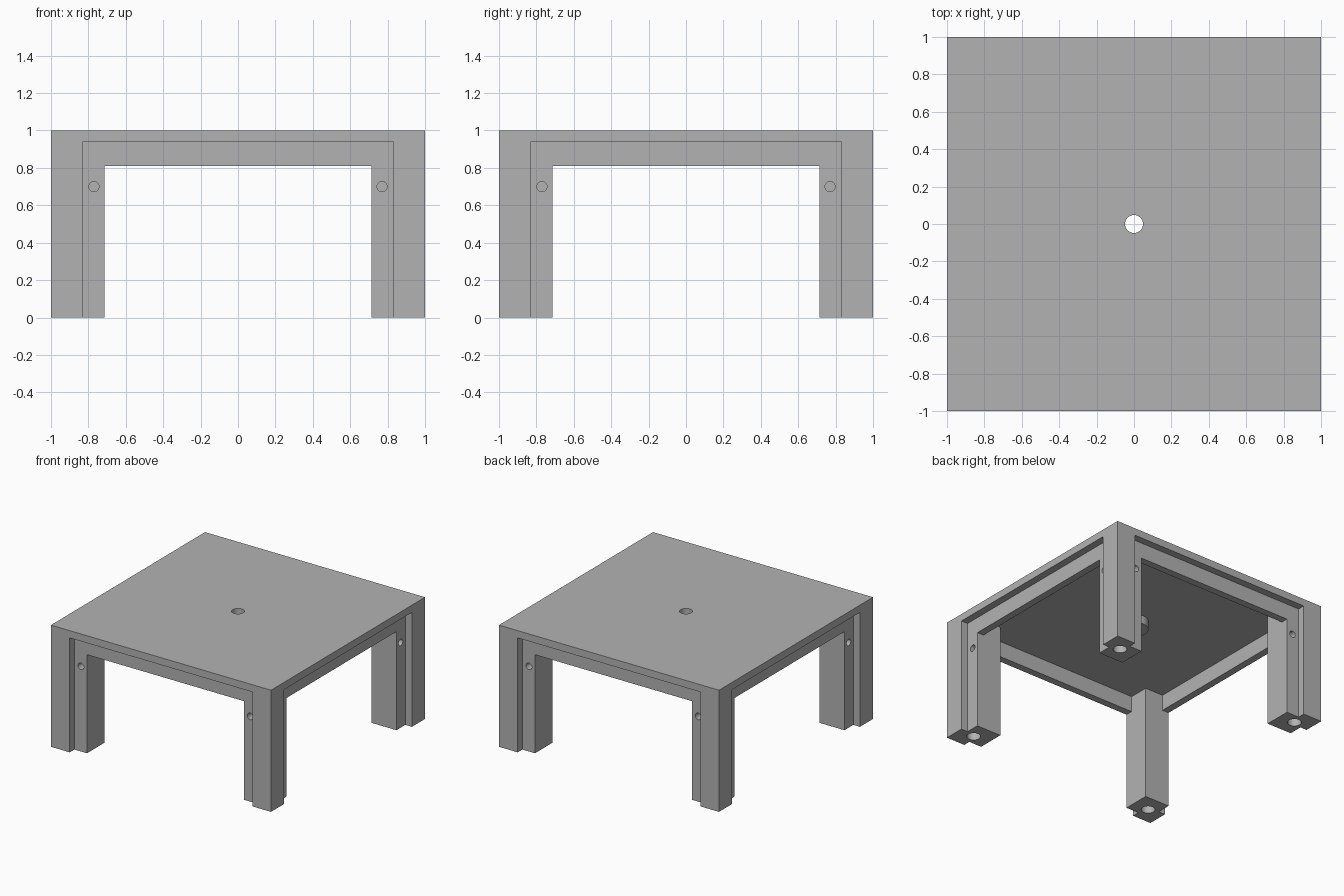
import bpy, bmesh, math
from mathutils import Matrix

cube = bpy.data.objects.get("Cube")
if cube:
    bpy.data.objects.remove(cube, do_unlink=True)

# Main sizes
LEG_IN = 0.715      # inner face of each leg
POST = 0.83         # edge of the full-depth corner post
WALL = 0.06         # tabletop, overhang and apron thickness
RECESS = 1 - WALL
APRON_IN = RECESS - WALL
APRON_Z = 0.81
BOLT, BOLT_Z = 0.77, 0.70
LEG_MID = (LEG_IN + 1) / 2

grey = bpy.data.materials.new("matte grey")
grey.use_nodes = True
colour = (0.45, 0.45, 0.45, 1)
grey.diffuse_color = colour
grey.node_tree.nodes["Principled BSDF"].inputs["Base Color"].default_value = colour


def add_object(name, bm):
    mesh = bpy.data.meshes.new(name)
    bm.to_mesh(mesh)
    bm.free()
    mesh.materials.append(grey)
    ob = bpy.data.objects.new(name, mesh)
    bpy.context.collection.objects.link(ob)
    return ob


def box(name, low, high):
    bm = bmesh.new()
    bmesh.ops.create_cube(bm, size=1)
    for v in bm.verts:
        v.co = [h if c > 0 else l for c, l, h in zip(v.co, low, high)]
    return add_object(name, bm)


def cylinder(name, centre, radius, length, axis="Z"):
    turn = {"X": Matrix.Rotation(math.pi / 2, 4, "Y"),
            "Y": Matrix.Rotation(math.pi / 2, 4, "X"),
            "Z": Matrix.Identity(4)}[axis]
    bm = bmesh.new()
    bmesh.ops.create_cone(bm, cap_ends=True, segments=32, radius1=radius,
                          radius2=radius, depth=length,
                          matrix=Matrix.Translation(centre) @ turn)
    return add_object(name, bm)


def combine(target, other, operation="DIFFERENCE"):
    mod = target.modifiers.new("combine", "BOOLEAN")
    mod.solver = "EXACT"
    mod.operation = operation
    mod.object = other
    bpy.context.view_layer.objects.active = target
    bpy.ops.object.modifier_apply(modifier=mod.name)
    bpy.data.objects.remove(other, do_unlink=True)


table = box("table_body", (-1, -1, 0), (1, 1, 1))

# Hollow underside, leaving thin aprons between the legs
a, b = APRON_IN, LEG_IN
combine(table, box("cavity", (-a, -b, -1), (a, b, RECESS)))
combine(table, box("cavity", (-b, -a, -1), (b, a, RECESS)))

# Openings between the legs
combine(table, box("opening", (-2, -b, -1), (2, b, APRON_Z)))
combine(table, box("opening", (-b, -2, -1), (b, 2, APRON_Z)))

# Shallow recess on every side, with the blind bolt holes in it
for s in (-1, 1):
    near, far = sorted((s * RECESS, s * 2))
    combine(table, box("recess", (-POST, near, -1), (POST, far, RECESS)))
    combine(table, box("recess", (near, -POST, -1), (far, POST, RECESS)))
for s in (-1, 1):
    for t in (-1, 1):
        combine(table, cylinder("bolt_hole", (t * BOLT, s * RECESS, BOLT_Z), 0.027, 0.2, "Y"))
        combine(table, cylinder("bolt_hole", (s * RECESS, t * BOLT, BOLT_Z), 0.027, 0.2, "X"))
        # Socket in the foot
        combine(table, cylinder("foot_socket", (s * LEG_MID, t * LEG_MID, 0), 0.052, 0.5))

# Round boss under the top, and the centre hole through both
combine(table, cylinder("boss", (0, 0, 0.92), 0.11, 0.1), "UNION")
combine(table, cylinder("centre_hole", (0, 0, 0.9), 0.048, 0.6))

# Merge leftover coplanar splits
bm = bmesh.new()
bm.from_mesh(table.data)
bmesh.ops.remove_doubles(bm, verts=bm.verts, dist=0.0001)
bmesh.ops.dissolve_limit(bm, angle_limit=0.01, verts=bm.verts, edges=bm.edges)
bm.to_mesh(table.data)
bm.free()

bpy.ops.object.select_all(action="DESELECT")
table.select_set(True)
bpy.context.view_layer.objects.active = table
bpy.ops.object.shade_smooth_by_angle(angle=math.radians(30))
